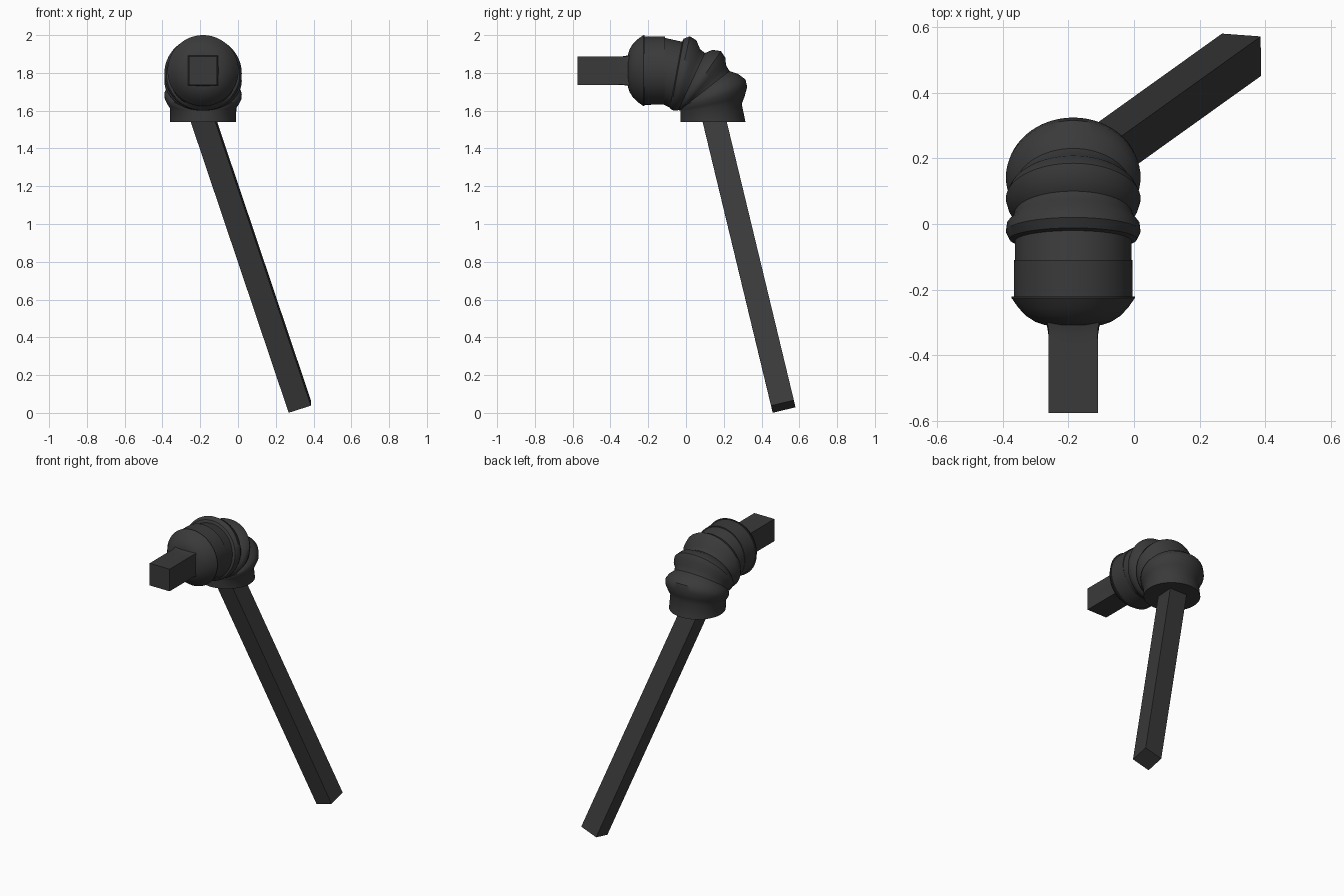
import bpy, bmesh
from math import cos, sin, pi
from mathutils import Vector, Matrix

cube = bpy.data.objects.get("Cube")
if cube:
    bpy.data.objects.remove(cube, do_unlink=True)

SEGMENTS = 64
AXIS_X = -0.185   # shared x of the socket, boot and stub
AXIS_Z = 1.812    # height of the horizontal axis

rubber = bpy.data.materials.new("dark_grey")
rubber.use_nodes = True
grey = (0.042, 0.042, 0.042, 1)
rubber.diffuse_color = grey
shader = rubber.node_tree.nodes["Principled BSDF"]
shader.inputs["Base Color"].default_value = grey
shader.inputs["Roughness"].default_value = 0.6


def finish(name, bm, angle):
    bmesh.ops.recalc_face_normals(bm, faces=bm.faces)
    mesh = bpy.data.meshes.new(name)
    bm.to_mesh(mesh)
    bm.free()
    mesh.materials.append(rubber)
    obj = bpy.data.objects.new(name, mesh)
    bpy.context.collection.objects.link(obj)
    bpy.ops.object.select_all(action='DESELECT')
    obj.select_set(True)
    bpy.context.view_layer.objects.active = obj
    bpy.ops.object.shade_smooth_by_angle(angle=angle)
    return obj


def ring(bm, outer, inner, half_width, squareness=0):
    """Tilted oval through an outer and an inner (y, z) point."""
    outer, inner = Vector(outer), Vector(inner)
    centre, half = (outer + inner) / 2, (outer - inner) / 2
    verts = []
    for k in range(SEGMENTS):
        a = 2 * pi * k / SEGMENTS
        c, s = cos(a), sin(a)
        stretch = 1 + squareness * (1 / max(abs(c), abs(s)) - 1)
        y, z = centre + half * s * stretch
        verts.append(bm.verts.new((AXIS_X + half_width * c * stretch, y, z)))
    return verts


def loft(name, sections, angle):
    bm = bmesh.new()
    rings = [ring(bm, *section) for section in sections]
    for a, b in zip(rings, rings[1:]):
        for k in range(SEGMENTS):
            n = (k + 1) % SEGMENTS
            bm.faces.new((a[k], a[n], b[n], b[k]))
    bm.faces.new(rings[0])
    bm.faces.new(rings[-1])
    return finish(name, bm, angle)


def upright(y, radius, squareness=0):
    """Section square to the horizontal axis."""
    return (y, AXIS_Z + radius), (y, AXIS_Z - radius), radius, squareness


# Domed socket with a small lip behind the dome
socket_profile = [(-.308, .085), (-.298, .115), (-.28, .143), (-.255, .167),
                  (-.225, .188), (-.221, .188), (-.221, .181), (-.11, .18)]
loft("socket", [upright(y, r) for y, r in socket_profile], 0.6)

# Square stub that softens and flares into the dome
stub_profile = [(-.575, .075, 1), (-.37, .075, 1), (-.335, .076, .93),
                (-.315, .079, .87), (-.3, .083, .85)]
loft("front_stub", [upright(*row) for row in stub_profile], 0.6)

# Bent bellows: outer (y, z), inner (y, z), half width
bellows = [
    ((-.112, 1.985), (-.118, 1.632), .177),
    ((-.02, 1.965), (-.085, 1.615), .178),
    ((-.012, 1.981), (-.08, 1.607), .194),
    ((.02, 1.994), (-.065, 1.6), .205),
    ((.055, 1.972), (-.055, 1.6), .202),
    ((.075, 1.925), (-.045, 1.6), .186),
    ((.1, 1.905), (-.04, 1.605), .18),
    ((.14, 1.922), (-.035, 1.6), .198),
    ((.185, 1.915), (-.03, 1.6), .205),
    ((.208, 1.88), (-.03, 1.6), .198),
    ((.212, 1.84), (-.025, 1.605), .184),
    ((.23, 1.81), (-.025, 1.61), .18),
    ((.275, 1.795), (-.03, 1.61), .197),
    ((.315, 1.765), (-.03, 1.61), .205),
    ((.324, 1.725), (-.03, 1.605), .203),
    ((.31, 1.675), (-.03, 1.6), .19),
    ((.295, 1.635), (-.03, 1.595), .176),
    ((.315, 1.54), (-.03, 1.54), .175),
]
loft("bellows_boot", bellows, 0.7)

# Long square rod leaning out of the boot
top, foot = Vector((-.197, .14, 1.59)), Vector((.327, .515, .034))
along = (foot - top).normalized()
across = along.cross(Vector((.003, -1, -.24))).normalized()
depth = along.cross(across)
bm = bmesh.new()
bmesh.ops.create_cube(bm, size=1)
frame = Matrix((across, depth, along)).transposed().to_4x4()
size = Matrix.Diagonal((.124, .124, (foot - top).length, 1))
bm.transform(Matrix.Translation((top + foot) / 2) @ frame @ size)
finish("long_rod", bm, 0.5)
